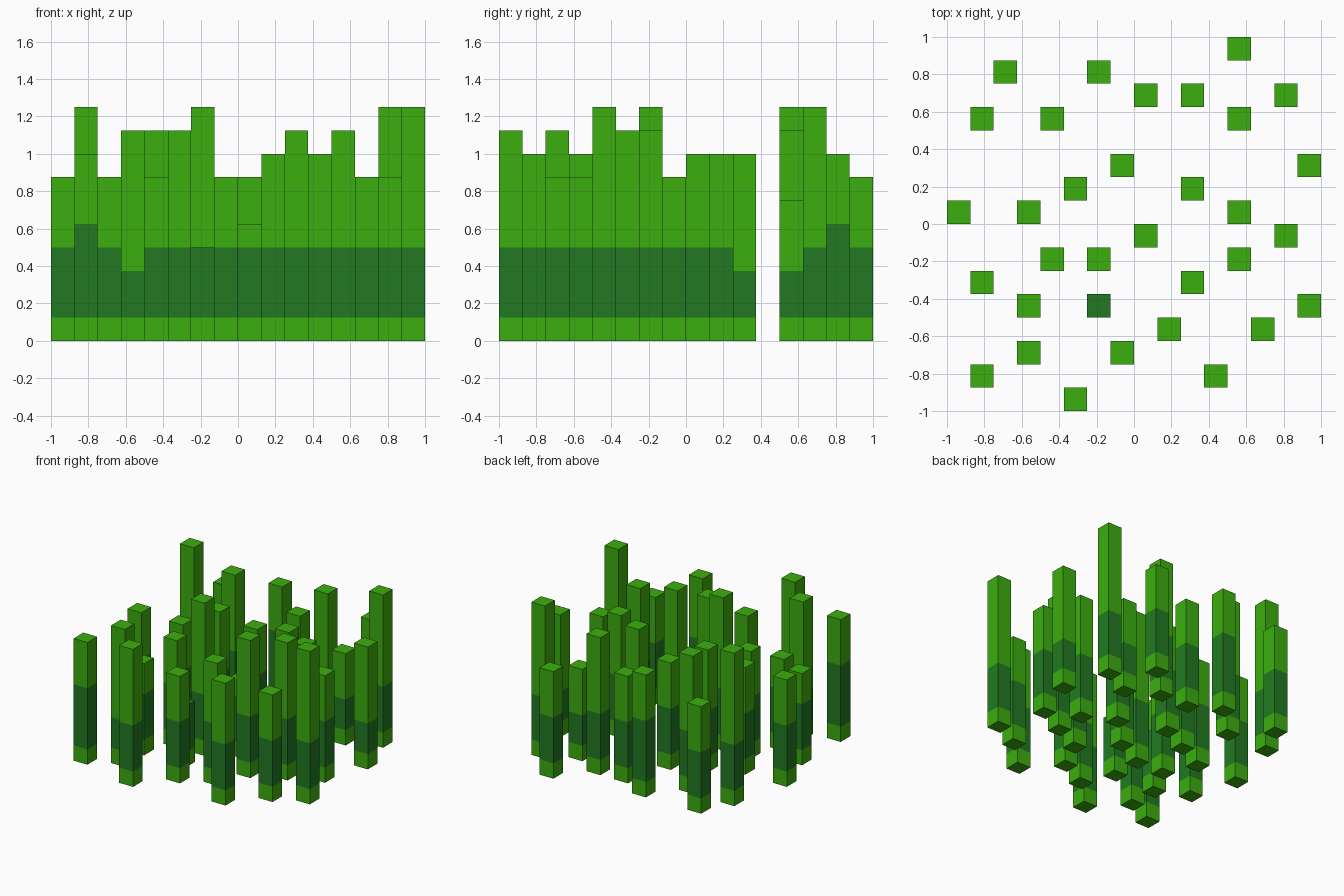
import bpy, bmesh

if "Cube" in bpy.data.objects:
    bpy.data.objects.remove(bpy.data.objects["Cube"])

U = 0.125  # one voxel


def material(name, rgb):
    m = bpy.data.materials.new(name)
    m.diffuse_color = (*rgb, 1)
    m.use_nodes = True
    m.node_tree.nodes["Principled BSDF"].inputs["Base Color"].default_value = m.diffuse_color
    return m


LIGHT = material("light_green", (0.045, 0.423, 0.0044))
DARK = material("dark_green", (0.016, 0.191, 0.016))

# Planting plan seen from above, back row first: each symbol is a blade's
# height in voxels (hexadecimal), dots are empty ground
PLAN = [
    "............7...",
    "..7...8.........",
    "........7.9...A.",
    ".A..9.......6...",
    "................",
    ".......7.......8",
    ".....8....8.....",
    "7..7........8...",
    "........5.....7.",
    "....7.A.....9...",
    ".6........9.....",
    "...6..4........A",
    ".........8...7..",
    "...9...7........",
    ".8.........8....",
    ".....9..........",
]
# Blades (column, row) whose dark band does not end at 4 voxels
BAND_TOP = {(1, 1): 5, (6, 14): 5, (3, 2): 3, (15, 10): 3, (12, 12): 3}


def grass_blade(name, col, row, height):
    """Square column cut at the band edges, coloured by height."""
    band = BAND_TOP.get((col, row), 4)
    bm = bmesh.new()
    levels = sorted({0, 1, band, height})
    rings = []
    for z in levels:
        rings.append([bm.verts.new(((col - 8 + a) * U, (row - 8 + b) * U, z * U))
                      for a, b in ((0, 0), (1, 0), (1, 1), (0, 1))])
    for lo, hi, z in zip(rings, rings[1:], levels):
        for k in range(4):
            n = (k + 1) % 4
            f = bm.faces.new((lo[k], lo[n], hi[n], hi[k]))
            f.material_index = int(1 <= z < band)
    bm.faces.new(rings[0][::-1])
    cap = bm.faces.new(rings[-1])
    cap.material_index = int(height <= band)
    me = bpy.data.meshes.new(name)
    bm.to_mesh(me)
    bm.free()
    me.materials.append(LIGHT)
    me.materials.append(DARK)
    bpy.context.collection.objects.link(bpy.data.objects.new(name, me))


# Grass patch
count = 0
for row, line in enumerate(reversed(PLAN)):
    for col, symbol in enumerate(line):
        if symbol != ".":
            count += 1
            grass_blade(f"grass_blade_{count:02d}", col, row, int(symbol, 16))
